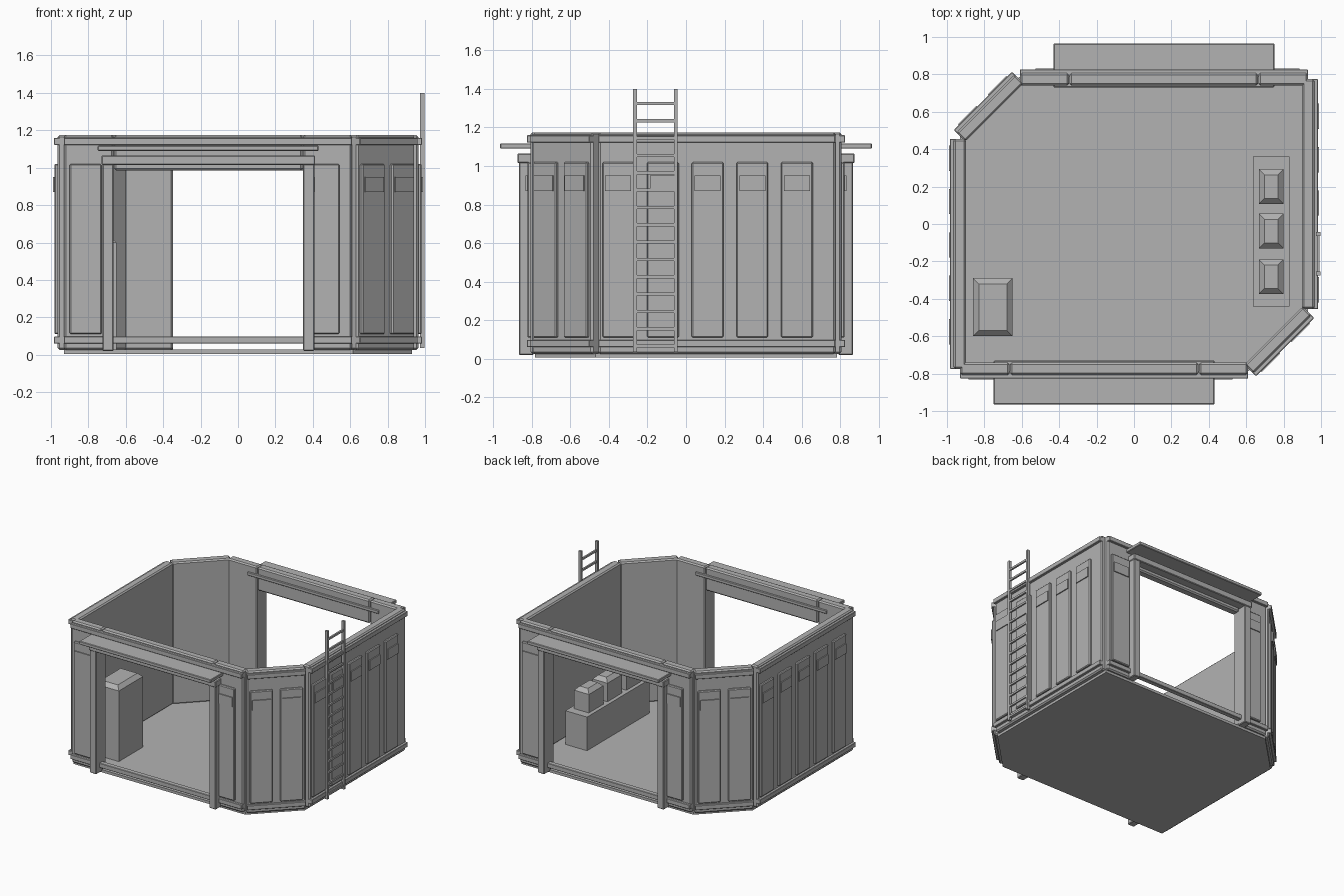
import bpy
import bmesh
from math import radians
from mathutils import Matrix

cube = bpy.data.objects.get("Cube")
if cube:
    bpy.data.objects.remove(cube, do_unlink=True)

GREY = (0.45, 0.45, 0.45, 1)
metal = bpy.data.materials.new("plain_grey")
metal.diffuse_color = GREY
metal.use_nodes = True
metal.node_tree.nodes["Principled BSDF"].inputs["Base Color"].default_value = GREY


def finish(name, bm, turn=0):
    bm.transform(Matrix.Rotation(radians(turn), 4, "Z"))
    bmesh.ops.recalc_face_normals(bm, faces=bm.faces)
    mesh = bpy.data.meshes.new(name)
    bm.to_mesh(mesh)
    bm.free()
    mesh.materials.append(metal)
    obj = bpy.data.objects.new(name, mesh)
    bpy.context.collection.objects.link(obj)
    return obj


def box(name, turn, u, d, z, bevel=0.0, top_only=False):
    """Box on one side: u along the wall, d outward from the centre, z up."""
    bm = bmesh.new()
    bmesh.ops.create_cube(bm, size=1)
    for v in bm.verts:
        v.co = (u[v.co.x > 0], -d[v.co.y < 0], z[v.co.z > 0])
    if bevel:
        top = max(z)
        edges = [e for e in bm.edges
                 if not top_only or all(v.co.z > top - 1e-4 for v in e.verts)]
        bmesh.ops.bevel(bm, geom=edges, offset=bevel, segments=1, affect="EDGES")
    return finish(name, bm, turn)


WALL_Z = (0.025, 1.175)
THICK = 0.066


def bands(name, turn, u, face):
    box(name + "_lower_band", turn, u, (face - 0.02, face + 0.02), (0.06, 0.097), 0.003)
    box(name + "_upper_band", turn, u, (face - 0.02, face + 0.02), (1.122, 1.16), 0.003)


def panel(name, turn, centre, face, width=0.165):
    h = width / 2
    box(name + "_panel", turn, (centre - h, centre + h),
        (face - 0.01, face + 0.018), (0.11, 1.02), 0.006)
    box(name + "_plate", turn, (centre - h + 0.015, centre + h - 0.015),
        (face + 0.01, face + 0.026), (0.87, 0.95))


def door_side(name, turn):
    face = 0.806
    depth = (face - THICK, face)
    left, right = -0.662, 0.345
    # wall pieces around the opening
    box(name + "_wall_left", turn, (-0.93, left - 0.003), depth, WALL_Z, 0.01)
    box(name + "_wall_right", turn, (right + 0.003, 0.61), depth, WALL_Z, 0.01)
    box(name + "_lintel", turn, (left, right), depth, (0.985, 1.175), 0.01)
    bands(name, turn, (-0.93, 0.61), face)
    panel(name + "_left", turn, -0.815, face, 0.17)
    panel(name + "_right", turn, 0.462, face, 0.16)
    # door frame and awning
    box(name + "_post_left", turn, (-0.725, -0.665), (0.79, 0.868), (0.02, 1.02), 0.005)
    box(name + "_post_right", turn, (0.348, 0.408), (0.79, 0.868), (0.02, 1.02), 0.005)
    box(name + "_header", turn, (-0.73, 0.413), (0.79, 0.875), (1.015, 1.065), 0.005)
    box(name + "_awning", turn, (-0.75, 0.43), (0.73, 0.965), (1.09, 1.118), 0.004)


def plain_side(name, turn):
    face = 0.964
    box(name + "_wall", turn, (-0.455, 0.775), (face - THICK, face), WALL_Z, 0.01)
    bands(name, turn, (-0.455, 0.775), face)
    for i in range(5):
        panel(f"{name}_{i}", turn, -0.352 + 0.232 * i, face)


def corner_side(name, turn):
    face, mid = 1.016, 0.106
    box(name + "_wall", turn, (mid - 0.22, mid + 0.22), (face - THICK, face), WALL_Z, 0.01)
    bands(name, turn, (mid - 0.22, mid + 0.22), face)
    for i in (-1, 1):
        panel(f"{name}_{i}", turn, mid + 0.113 * i, face, 0.17)


# The two halves are the same, turned half way round
for word, turn in (("front", 0), ("back", 180)):
    door_side(word + "_door", turn)
    corner_side(word + "_corner", turn + 45)
    plain_side(word + "_long_side", turn + 90)

# Floor with two cut corners
bm = bmesh.new()
half = [(-0.93, -0.785), (0.615, -0.785), (0.93, -0.47)]
outline = half + [(-x, -y) for x, y in half]
base = bm.faces.new([bm.verts.new((x, y, 0.005)) for x, y in outline])
raised = bmesh.ops.extrude_face_region(bm, geom=[base])["geom"]
bmesh.ops.translate(bm, vec=(0, 0, 0.022),
                    verts=[v for v in raised if isinstance(v, bmesh.types.BMVert)])
finish("floor", bm)

# Ladder on the right wall
for side, y in (("front", -0.265), ("back", -0.053)):
    box(f"ladder_rail_{side}", 90, (y - 0.01, y + 0.01), (0.974, 0.996), (0.035, 1.4))
for i in range(15):
    z = 0.065 + 0.09 * i
    box(f"ladder_rung_{i}", 90, (-0.26, -0.058), (0.978, 0.992), (z - 0.008, z + 0.008))

# Furniture inside
box("cabinet", 0, (-0.86, -0.65), (0.29, 0.6), (0.02, 0.63), 0.03, True)
box("bench", 0, (0.637, 0.832), (-0.36, 0.44), (0.02, 0.3))
for i, y in enumerate((0.2, -0.038, -0.282)):
    box(f"bench_unit_{i}", 0, (0.667, 0.8), (-y - 0.093, -y + 0.093), (0.3, 0.48), 0.03, True)
